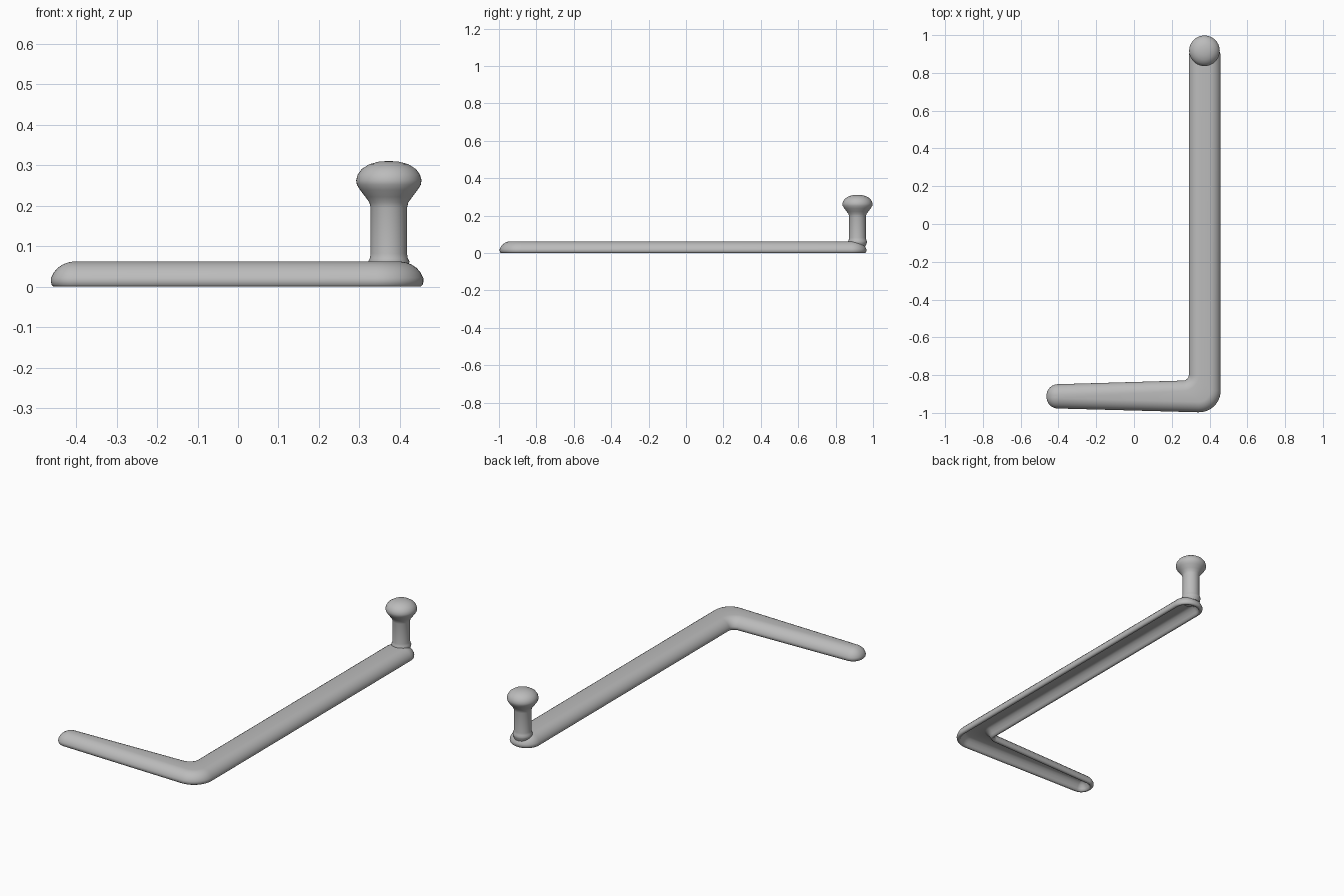
import bpy, bmesh, math
from mathutils import Vector

cube = bpy.data.objects.get("Cube")
if cube:
    bpy.data.objects.remove(cube, do_unlink=True)

grey = bpy.data.materials.new("plain_grey")
grey.use_nodes = True
grey.diffuse_color = (0.5, 0.5, 0.5, 1)
grey.node_tree.nodes["Principled BSDF"].inputs["Base Color"].default_value = (0.5, 0.5, 0.5, 1)


def finish(bm, name, angle):
    bmesh.ops.recalc_face_normals(bm, faces=bm.faces)
    mesh = bpy.data.meshes.new(name)
    bm.to_mesh(mesh)
    bm.free()
    obj = bpy.data.objects.new(name, mesh)
    bpy.context.collection.objects.link(obj)
    mesh.materials.append(grey)
    bpy.ops.object.select_all(action='DESELECT')
    obj.select_set(True)
    bpy.context.view_layer.objects.active = obj
    bpy.ops.object.shade_smooth_by_angle(angle=math.radians(angle))
    return obj


# Plan of the L-shaped bar: corner x, y, fillet radius (negative = inner corner)
CORNERS = [(-0.463, -0.975, 0.060), (0.459, -1.0, 0.115), (0.459, 0.965, 0.081),
           (0.290, 0.965, 0.081), (0.290, -0.828, -0.03), (-0.463, -0.850, 0.060)]
STEPS = 10


def outline(inset):
    """Rounded L outline moved inwards by inset, same point count every time."""
    pts = []
    n = len(CORNERS)
    for i, (x, y, r) in enumerate(CORNERS):
        p = Vector((x, y))
        a = (p - Vector(CORNERS[i - 1][:2])).normalized()
        b = (Vector(CORNERS[(i + 1) % n][:2]) - p).normalized()
        na, nb = Vector((-a.y, a.x)), Vector((-b.y, b.x))
        mitre = (na + nb) / (1 + na.dot(nb))
        side = 1 if r > 0 else -1
        centre = p + mitre * (side * abs(r))
        radius = abs(r) - side * inset
        start = math.atan2(-side * na.y, -side * na.x)
        turn = math.atan2(a.x * b.y - a.y * b.x, a.dot(b))
        for k in range(STEPS + 1):
            t = start + turn * k / STEPS
            pts.append(centre + radius * Vector((math.cos(t), math.sin(t))))
    return pts


# Bar: hollow underside, rim, rounded wall and crown as (inset, height)
SECTION = [(0.055, 0.043), (0.045, 0.039), (0.033, 0.028), (0.024, 0.012), (0.019, 0.002),
           (0.014, 0.0), (0.007, 0.0), (0.002, 0.005), (0.0, 0.014), (0.001, 0.022),
           (0.008, 0.036), (0.018, 0.047), (0.030, 0.055), (0.043, 0.060), (0.055, 0.062)]
bm = bmesh.new()
rings = [[bm.verts.new((p.x, p.y, z)) for p in outline(d)] for d, z in SECTION]
count = len(rings[0])
for low, high in zip(rings, rings[1:]):
    for i in range(count):
        j = (i + 1) % count
        bm.faces.new((low[i], low[j], high[j], high[i]))
# Close crown and hollow with strips running along the L
for ring in (rings[0], rings[-1]):
    for i in range(count // 2 - 1):
        bm.faces.new((ring[i], ring[i + 1], ring[count - 2 - i], ring[count - 1 - i]))
finish(bm, "angled_bar", 60)

# Post with mushroom knob: lathe profile as (radius, height)
PROFILE = [(0, 0.036), (0.043, 0.036), (0.049, 0.052), (0.051, 0.062), (0.047, 0.070),
           (0.045, 0.082), (0.045, 0.195), (0.048, 0.208), (0.058, 0.222), (0.071, 0.239),
           (0.079, 0.252), (0.081, 0.263), (0.077, 0.277), (0.067, 0.291), (0.048, 0.303),
           (0.025, 0.309), (0, 0.311)]
bm = bmesh.new()
verts = [bm.verts.new((0.373 + r, 0.917, z)) for r, z in PROFILE]
edges = [bm.edges.new(pair) for pair in zip(verts, verts[1:])]
bmesh.ops.spin(bm, geom=verts + edges, cent=(0.373, 0.917, 0), axis=(0, 0, 1),
               angle=math.tau, steps=40, use_duplicate=False)
bmesh.ops.remove_doubles(bm, verts=bm.verts, dist=0.0003)
finish(bm, "knob_post", 60)
